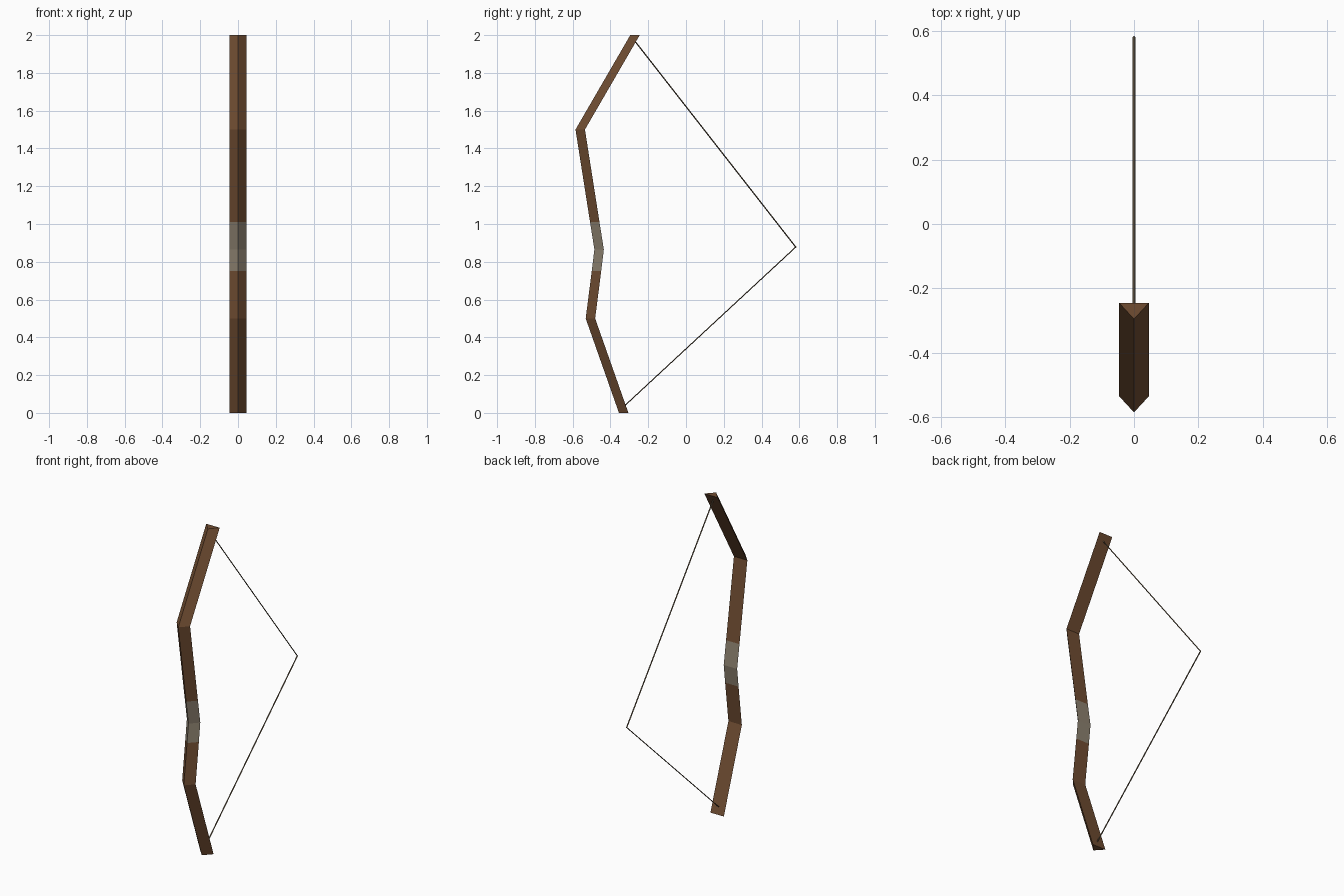
import bpy, bmesh

if "Cube" in bpy.data.objects:
    bpy.data.objects.remove(bpy.data.objects["Cube"])


def material(name, colour):
    m = bpy.data.materials.new(name)
    m.diffuse_color = (*colour, 1.0)
    m.use_nodes = True
    m.node_tree.nodes["Principled BSDF"].inputs["Base Color"].default_value = m.diffuse_color
    return m


wood = material("brown wood", (0.165, 0.075, 0.032))
wrap = material("grey grip wrap", (0.265, 0.22, 0.16))
cord = material("string cord", (0.15, 0.11, 0.065))


def loft(name, section, path, mats, pick=lambda z: 0):
    """Sweep a horizontal (x, y) section along (y, z) stations, capping both ends."""
    bm = bmesh.new()
    rings = [[bm.verts.new((x, y + py, z)) for x, y in section] for py, z in path]
    n = len(section)
    for a, b in zip(rings, rings[1:]):
        for i in range(n):
            j = (i + 1) % n
            f = bm.faces.new((a[i], a[j], b[j], b[i]))
            f.material_index = pick(f.calc_center_median().z)
    bm.faces.new(rings[0])
    bm.faces.new(rings[-1])
    bmesh.ops.recalc_face_normals(bm, faces=bm.faces)
    mesh = bpy.data.meshes.new(name)
    bm.to_mesh(mesh)
    bm.free()
    for m in mats:
        mesh.materials.append(m)
    obj = bpy.data.objects.new(name, mesh)
    bpy.context.collection.objects.link(obj)
    return obj


# Bow stave: triangular section with its ridge to the front, grip as a colour band
ridge = [(-0.355, 0), (-0.531, 0.5), (-0.499, 0.75), (-0.485, 0.865),
         (-0.508, 1.01), (-0.585, 1.5), (-0.295, 2.0)]
triangle = [(0, 0), (0.046, 0.05), (-0.046, 0.05)]
loft("bow_stave", triangle, ridge, [wood, wrap],
     lambda z: 1 if 0.75 < z < 1.01 else 0)

# Drawn string: thin diamond section, ends sunk into the flat back of the stave
r = 0.0042
diamond = [(0, -r), (r, 0), (0, r), (-r, 0)]
loft("bow_string", diamond, [(-0.328, 0.035), (0.581, 0.878), (-0.272, 1.97)], [cord])
